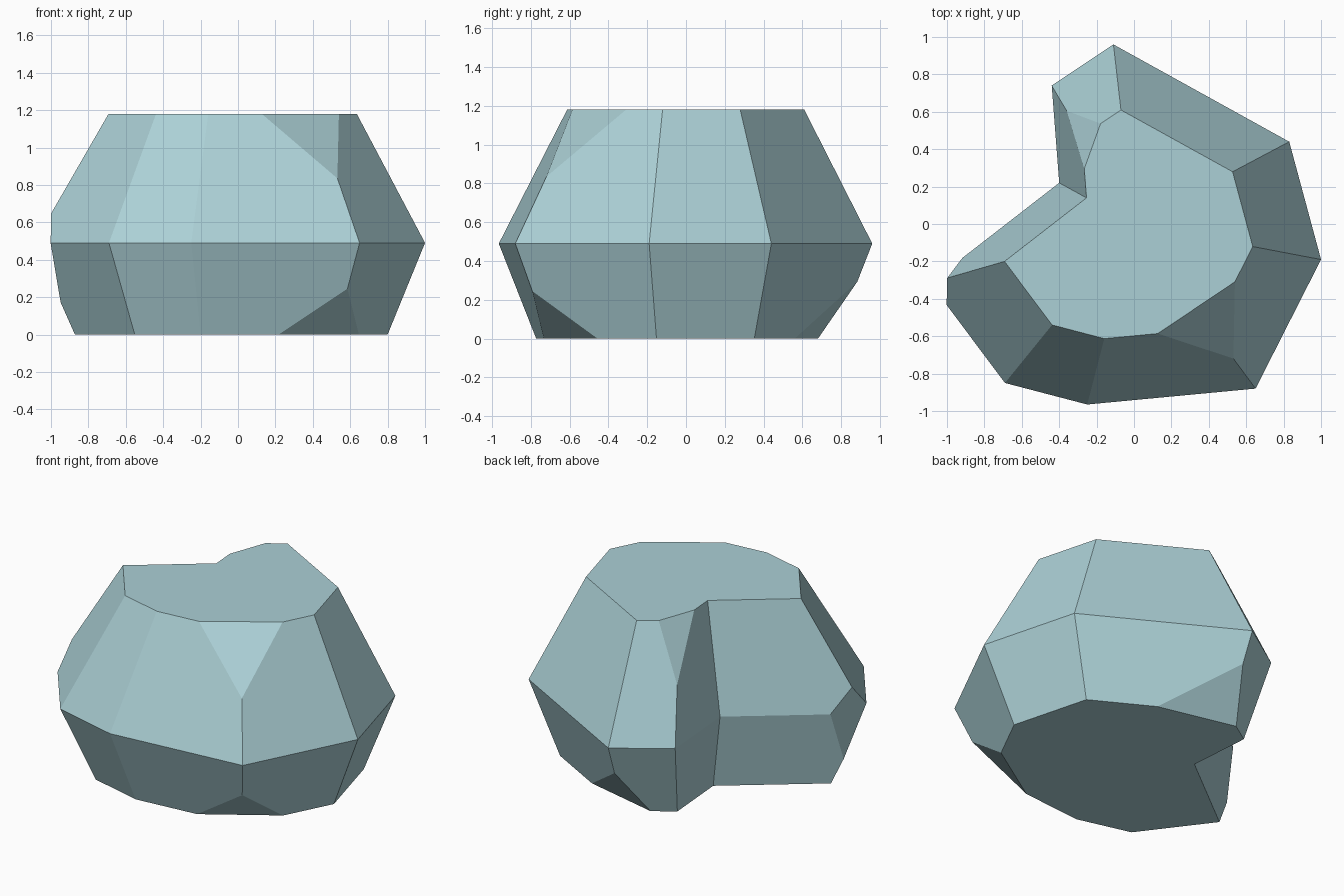
import bpy
import bmesh

cube = bpy.data.objects.get("Cube")
if cube:
    bpy.data.objects.remove(cube, do_unlink=True)

# Widest outline, counter-clockwise, with a notch at the back right
outline = [(-0.11, 0.96), (-0.44, 0.74), (-0.40, 0.22), (-1.09, -0.315),
           (-0.69, -0.85), (-0.25, -0.965), (0.65, -0.88), (1.0, -0.19),
           (0.83, 0.44)]
BACK, SPUR, NOTCH, RIGHT, FRONT_R, FRONT, FRONT_L, LEFT, BACK_L = range(9)
n = len(outline)
# Height and scale of the bottom, middle and top rings
levels = [(0.0, 0.8), (0.49, 1.0), (1.18, 0.635)]
LOW, MID, TOP = range(3)

# Chipped corners: how far the chip runs along each edge, in cyclic order
chips = {
    (FRONT_L, TOP): {(FRONT, TOP): 0.5, (FRONT_L, MID): 0.5, (LEFT, TOP): 0.57},
    (FRONT_L, LOW): {(FRONT, LOW): 0.42, (FRONT_L, MID): 0.5, (LEFT, LOW): 0.45},
    (BACK, LOW): {(BACK_L, LOW): 0.5, (BACK, MID): 0.6, (SPUR, LOW): 0.5},
    (SPUR, TOP): {(NOTCH, TOP): 0.53, (SPUR, MID): 0.5, (BACK, TOP): 0.48},
    (RIGHT, MID): {(FRONT_R, MID): 0.22, (RIGHT, TOP): 0.23,
                   (NOTCH, MID): 0.25, (RIGHT, LOW): 0.65},
}


def place(key):
    (x, y), (z, s) = outline[key[0]], levels[key[1]]
    return x * s, y * s, z


bm = bmesh.new()
verts = {}


def vert(key, toward=None):
    """Corner vertex, or the chip's vertex on the edge toward a neighbour."""
    name = (key, toward)
    if name not in verts:
        co = place(key)
        if toward:
            t = chips[key][toward]
            co = [a + (b - a) * t for a, b in zip(co, place(toward))]
        verts[name] = bm.verts.new(co)
    return verts[name]


def add_face(keys):
    loop = []
    for i, key in enumerate(keys):
        if key in chips:
            loop += [vert(key, keys[i - 1]), vert(key, keys[(i + 1) % len(keys)])]
        else:
            loop.append(vert(key))
    bm.faces.new(loop)


# Top and base
add_face([(i, TOP) for i in range(n)])
add_face([(i, LOW) for i in reversed(range(n))])
# Sloping sides
for low in (LOW, MID):
    for i in range(n):
        j = (i + 1) % n
        add_face([(i, low), (j, low), (j, low + 1), (i, low + 1)])
# Facets left by the chips
for key, edges in chips.items():
    bm.faces.new([vert(key, other) for other in edges])
bmesh.ops.recalc_face_normals(bm, faces=bm.faces[:])

mesh = bpy.data.meshes.new("rock")
bm.to_mesh(mesh)
bm.free()
rock = bpy.data.objects.new("rock", mesh)
bpy.context.collection.objects.link(rock)

# Pale blue grey stone
colour = (0.41, 0.63, 0.67, 1.0)
stone = bpy.data.materials.new("pale_blue_stone")
stone.use_nodes = True
stone.diffuse_color = colour
shader = next(k for k in stone.node_tree.nodes if k.type == 'BSDF_PRINCIPLED')
shader.inputs["Base Color"].default_value = colour
mesh.materials.append(stone)
